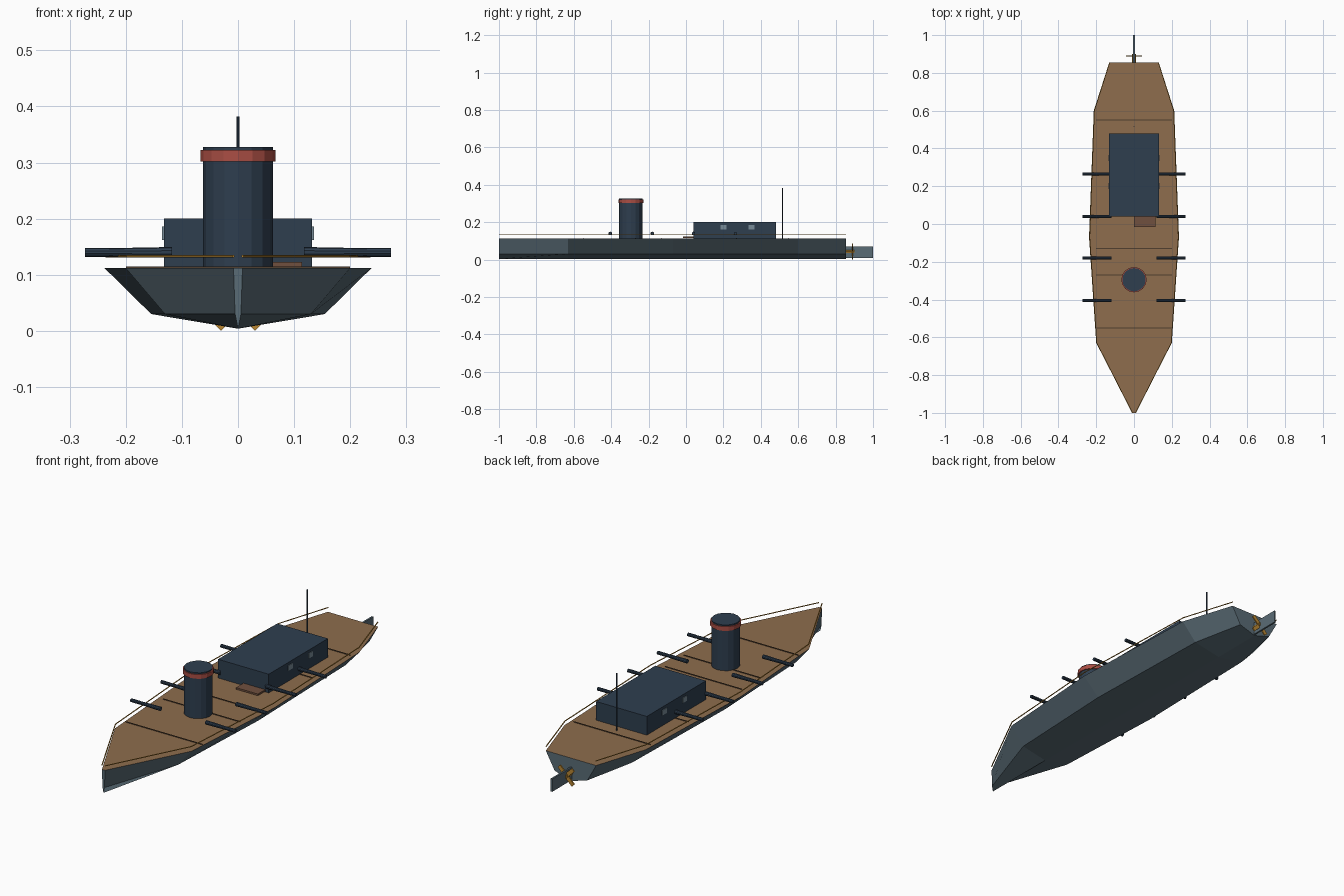
import bpy, bmesh, math
from mathutils import Vector, Matrix

if "Cube" in bpy.data.objects:
    bpy.data.objects.remove(bpy.data.objects["Cube"])


def mat(name, r, g, b):
    m = bpy.data.materials.new(name)
    lin = [(c / 255 / 12.92) if c < 11 else ((c / 255 + 0.055) / 1.055) ** 2.4 for c in (r, g, b)]
    m.diffuse_color = (*lin, 1)
    m.use_nodes = True
    m.node_tree.nodes["Principled BSDF"].inputs["Base Color"].default_value = m.diffuse_color
    return m


SLATE = mat("slate hull", 90, 108, 118)
WOOD = mat("deck wood", 142, 109, 77)
NAVY = mat("dark navy", 46, 62, 79)
RED = mat("red band", 170, 78, 68)
BRASS = mat("brass", 184, 134, 50)
HATCH = mat("dark wood", 112, 80, 62)
GLASS = mat("window blue", 120, 140, 152)
SEAM = mat("seam brown", 80, 62, 46)


def finish(name, bm, *mats):
    bmesh.ops.recalc_face_normals(bm, faces=bm.faces[:])
    me = bpy.data.meshes.new(name)
    bm.to_mesh(me)
    bm.free()
    for m in mats:
        me.materials.append(m)
    ob = bpy.data.objects.new(name, me)
    bpy.context.collection.objects.link(ob)
    return ob


def add_box(bm, lo, hi, rot=Matrix()):
    lo, hi = Vector(lo), Vector(hi)
    bmesh.ops.create_cube(bm, size=1, matrix=rot @ Matrix.Translation((lo + hi) / 2)
                          @ Matrix.Diagonal((*(hi - lo), 1)))


def add_rod(bm, a, b, r1, r2=None, sides=8):
    a, b = Vector(a), Vector(b)
    d = b - a
    m = Matrix.Translation((a + b) / 2) @ d.to_track_quat('Z', 'Y').to_matrix().to_4x4()
    bmesh.ops.create_cone(bm, cap_ends=True, segments=sides, radius1=r1,
                          radius2=r1 if r2 is None else r2, depth=d.length, matrix=m)


def box(name, lo, hi, m):
    bm = bmesh.new()
    add_box(bm, lo, hi)
    return finish(name, bm, m)


# Hull: stations of (y, half beam) with a deck edge, chine and keel
DECK, CHINE, KEEL = 0.112, 0.03, 0.004
stations = [(-1, 0.008), (-0.63, 0.2), (-0.07, 0.238), (0.6, 0.213), (0.855, 0.131)]
bm = bmesh.new()
rings = []
for y, w in stations:
    c = w * 0.65
    rings.append([bm.verts.new(p) for p in
                  ((-w, y, DECK), (-c, y, CHINE), (0, y, KEEL), (c, y, CHINE), (w, y, DECK))])
for a, b in zip(rings, rings[1:]):
    for i in range(5):
        j = (i + 1) % 5
        bm.faces.new((a[i], a[j], b[j], b[i])).material_index = 1 if i == 4 else 0
bm.faces.new(rings[0])
bm.faces.new(rings[-1])
finish("hull", bm, SLATE, WOOD)

# Deck seams
bm = bmesh.new()
for y in (-0.55, -0.27, -0.13, 0.27, 0.55):
    add_box(bm, (-0.2, y - 0.002, DECK - 0.001), (0.2, y + 0.002, DECK + 0.003))
finish("deck_seams", bm, SEAM)

# Side rails following the deck edge
bm = bmesh.new()
for s in (-1, 1):
    pts = [(s * w * 0.985, y, 0.133) for y, w in stations]
    for a, b in zip(pts, pts[1:]):
        add_rod(bm, a, b, 0.0025, sides=6)
finish("side_rails", bm, BRASS)

# Cabin, windows and hatch
box("cabin", (-0.132, 0.04, DECK), (0.132, 0.48, 0.2), NAVY)
bm = bmesh.new()
for s in (-1, 1):
    for y in (0.2, 0.35):
        add_box(bm, (s * 0.133 - 0.002, y - 0.016, 0.162), (s * 0.133 + 0.002, y + 0.016, 0.186))
finish("windows", bm, GLASS)
box("hatch", (0, -0.015, 0.115), (0.114, 0.045, 0.123), HATCH)

# Funnel with a coloured band
bm = bmesh.new()
add_rod(bm, (0, -0.295, DECK), (0, -0.295, 0.328), 0.062, sides=16)
finish("funnel", bm, NAVY)
bm = bmesh.new()
add_rod(bm, (0, -0.295, 0.302), (0, -0.295, 0.322), 0.067, sides=16)
finish("funnel_band", bm, RED)

# Mast
bm = bmesh.new()
add_rod(bm, (0, 0.515, DECK), (0, 0.515, 0.382), 0.003, sides=8)
finish("mast", bm, NAVY)

# Broadside guns: tapered barrel and muzzle
bm = bmesh.new()
for s in (-1, 1):
    for y in (-0.405, -0.18, 0.04, 0.265):
        add_rod(bm, (s * 0.118, y, 0.14), (s * 0.25, y, 0.14), 0.0095, 0.007, 10)
        add_rod(bm, (s * 0.23, y, 0.14), (s * 0.273, y, 0.14), 0.008, sides=10)
finish("guns", bm, NAVY)

# Rudder
box("rudder", (-0.004, 0.85, 0.01), (0.004, 1.0, 0.07), SLATE)

# Propeller: hub and four diagonal blades
bm = bmesh.new()
add_rod(bm, (0, 0.85, 0.043), (0, 0.9, 0.043), 0.01, sides=8)
for k in range(4):
    rot = Matrix.Translation((0, 0.89, 0.043)) @ Matrix.Rotation(math.radians(45 + 90 * k), 4, 'Y')
    add_box(bm, (0, -0.003, -0.009), (0.0515, 0.003, 0.009), rot)
finish("propeller", bm, BRASS)
